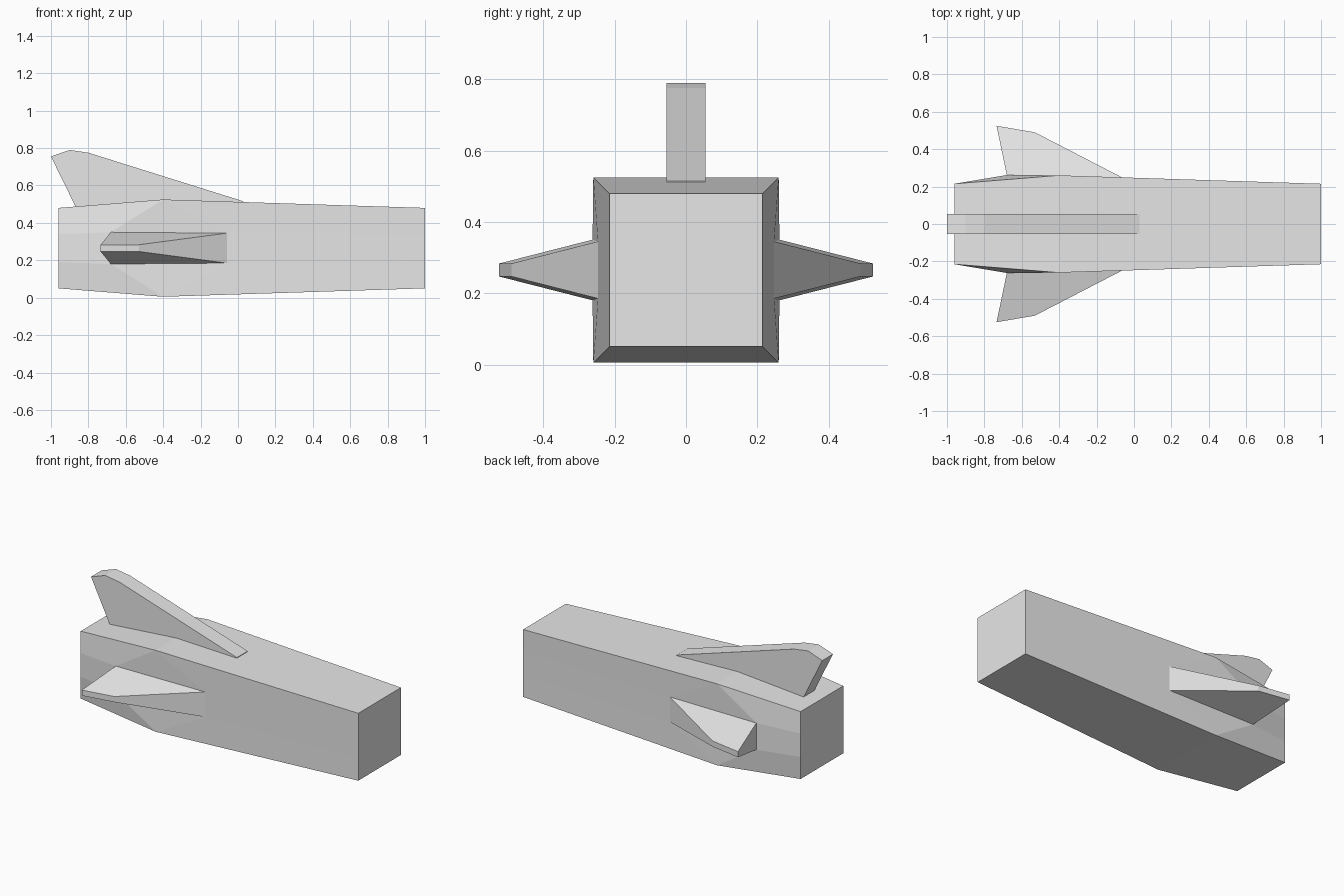
import bpy
import bmesh

cube = bpy.data.objects.get("Cube")
if cube:
    bpy.data.objects.remove(cube, do_unlink=True)

grey = bpy.data.materials.new("light_grey")
grey.use_nodes = True
colour = (0.8, 0.8, 0.8, 1)
grey.diffuse_color = colour
grey.node_tree.nodes["Principled BSDF"].inputs["Base Color"].default_value = colour

MID_Z = 0.265  # height of the body's centre line


def finish(name, bm):
    """Weld, orient and turn a bmesh into a flat-shaded object."""
    bmesh.ops.remove_doubles(bm, verts=bm.verts, dist=0.0001)
    bmesh.ops.recalc_face_normals(bm, faces=bm.faces)
    mesh = bpy.data.meshes.new(name)
    bm.to_mesh(mesh)
    bm.free()
    mesh.materials.append(grey)
    obj = bpy.data.objects.new(name, mesh)
    bpy.context.collection.objects.link(obj)
    return obj


def mirrored(name, points, faces, sides):
    """Repeat part of a shape below the centre line and on the given sides."""
    bm = bmesh.new()
    for side in sides:
        for up in (1, -1):
            verts = {k: bm.verts.new((x, y * side, z * up)) for k, (x, y, z) in points.items()}
            for face in faces:
                bm.faces.new([verts[k] for k in face.split()])
    obj = finish(name, bm)
    obj.location.z = MID_Z
    return obj


# Body: a box swelling towards the rear, with side panels fanning from the wing roots
body = {
    "rear": (-0.96, 0.215, 0.215), "waist": (-0.4, 0.26, 0.26), "nose": (1, 0.215, 0.215),
    "rear_top": (-0.96, 0, 0.215), "waist_top": (-0.4, 0, 0.26), "nose_top": (1, 0, 0.215),
    "rear_side": (-0.96, 0.215, 0.075), "nose_side": (1, 0.215, 0.075),
    "rear_mid": (-0.96, 0.215, 0), "nose_mid": (1, 0.215, 0),
    "root_rear": (-0.68, 0.262, 0.085), "root_front": (-0.06, 0.247, 0.08),
    "root_rear_mid": (-0.68, 0.262, 0), "root_front_mid": (-0.06, 0.247, 0),
    "rear_centre": (-0.96, 0, 0), "nose_centre": (1, 0, 0),
}
mirrored("body", body, [
    "rear_top rear waist waist_top", "waist_top waist nose nose_top",
    "rear rear_side root_rear waist", "waist root_rear root_front",
    "waist root_front nose_side nose",
    "rear_side rear_mid root_rear_mid root_rear",
    "root_rear root_rear_mid root_front_mid root_front",
    "root_front root_front_mid nose_mid nose_side",
    "rear rear_top rear_centre rear_mid rear_side",
    "nose nose_side nose_mid nose_centre nose_top",
], (1, -1))

# Wings: tapered wedges swept back to a thin tip
wing = {
    "inner_rear": (-0.68, 0.2, 0.085), "inner_front": (-0.06, 0.2, 0.08),
    "root_rear": (-0.68, 0.262, 0.085), "root_front": (-0.06, 0.247, 0.08),
    "tip_rear": (-0.735, 0.525, 0.018), "tip_front": (-0.53, 0.49, 0.018),
}
wing.update({k + "_mid": (x, y, 0) for k, (x, y, z) in list(wing.items())})
outline = ["inner_rear", "root_rear", "tip_rear", "tip_front", "root_front", "inner_front"]
wing_faces = ["root_rear tip_rear tip_front root_front", "inner_rear root_rear root_front inner_front"]
wing_faces += [f"{a} {b} {b}_mid {a}_mid" for a, b in zip(outline, outline[1:] + outline[:1])]
for name, side in (("left_wing", 1), ("right_wing", -1)):
    mirrored(name, wing, wing_faces, (side,))

# Tail fin: a thick swept profile standing on the rear of the body
profile = [(-0.85, 0.45), (-0.87, 0.49), (-1, 0.755), (-0.9, 0.79), (-0.8, 0.775),
           (0.03, 0.515), (0.03, 0.45)]
bm = bmesh.new()
near, far = ([bm.verts.new((x, y, z)) for x, z in profile] for y in (-0.054, 0.054))
bm.faces.new(near)
bm.faces.new(far[::-1])
for i in range(len(profile)):
    j = (i + 1) % len(profile)
    bm.faces.new((near[i], far[i], far[j], near[j]))
finish("tail_fin", bm)
